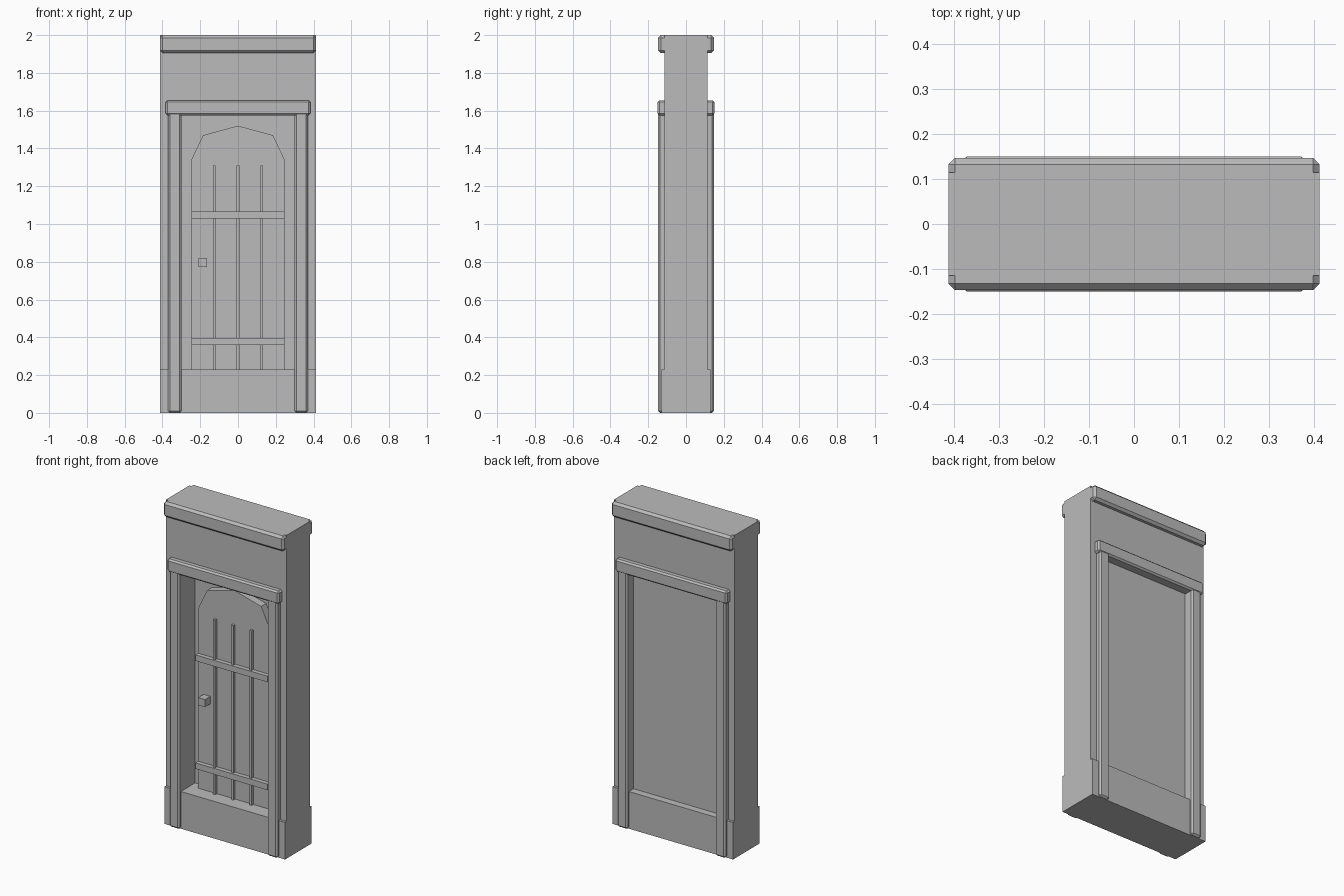
import bpy
import bmesh

cube = bpy.data.objects.get("Cube")
if cube:
    bpy.data.objects.remove(cube, do_unlink=True)

stone = bpy.data.materials.new("plain_grey")
stone.use_nodes = True
GREY = (0.5, 0.5, 0.5, 1)
stone.diffuse_color = GREY
stone.node_tree.nodes["Principled BSDF"].inputs["Base Color"].default_value = GREY


def extrude_outline(name, outline, y0, y1, bevel=0):
    """Extrude an x-z outline from y0 to y1, with optional chamfered edges."""
    bm = bmesh.new()
    face = bm.faces.new([bm.verts.new((x, y0, z)) for x, z in outline])
    side = bmesh.ops.extrude_face_region(bm, geom=[face])
    moved = [g for g in side["geom"] if isinstance(g, bmesh.types.BMVert)]
    bmesh.ops.translate(bm, verts=moved, vec=(0, y1 - y0, 0))
    bmesh.ops.recalc_face_normals(bm, faces=bm.faces)
    if bevel:
        bmesh.ops.bevel(bm, geom=bm.edges[:], offset=bevel, segments=1,
                        profile=0.5, affect='EDGES')
    mesh = bpy.data.meshes.new(name)
    bm.to_mesh(mesh)
    bm.free()
    mesh.materials.append(stone)
    obj = bpy.data.objects.new(name, mesh)
    bpy.context.collection.objects.link(obj)
    return obj


def box(name, x0, x1, y0, y1, z0, z1, bevel=0):
    return extrude_outline(name, [(x0, z0), (x1, z0), (x1, z1), (x0, z1)], y0, y1, bevel)


W, OPEN, SILL, HEAD = 0.413, 0.30, 0.23, 1.58

# Wall with a doorway, standing on a slightly thicker plinth
extrude_outline("wall", [(-W, SILL), (-W, 2), (W, 2), (W, SILL),
                         (OPEN, SILL), (OPEN, HEAD), (-OPEN, HEAD), (-OPEN, SILL)],
                -0.115, 0.115)
box("plinth", -W, W, -0.13, 0.13, 0, SILL)
box("doorway_panel", -OPEN, OPEN, 0.01, 0.085, SILL, HEAD)

# Chamfered trim on the front and the back
for side, s in (("front", -1), ("back", 1)):
    box(side + "_cornice", -W, W, s * 0.08, s * 0.147, 1.905, 2, 0.014)
    box(side + "_header", -0.383, 0.383, s * 0.08, s * 0.15, 1.575, 1.655, 0.01)
    for hand, h in (("left", 1), ("right", -1)):
        x0, x1 = sorted((h * OPEN, h * 0.37))
        box(f"{side}_{hand}_jamb", x0, x1, s * 0.08, s * 0.147, 0, 1.6, 0.01)

# Arched door leaf
extrude_outline("door_leaf", [(-0.247, SILL), (0.247, SILL), (0.247, 1.34), (0.185, 1.47),
                              (0, 1.52), (-0.185, 1.47), (-0.247, 1.34)], -0.038, 0.02)

# Door strips, cross bars and handle
for i in (-1, 0, 1):
    x = i * 0.125
    box(f"door_strip_{i + 2}", x - 0.007, x + 0.007, -0.055, -0.03, SILL, 1.31)
for name, z in (("lower_cross_bar", 0.36), ("upper_cross_bar", 1.028)):
    box(name, -0.247, 0.247, -0.065, -0.03, z, z + 0.037)
box("door_handle", -0.21, -0.163, -0.09, -0.03, 0.773, 0.82)
